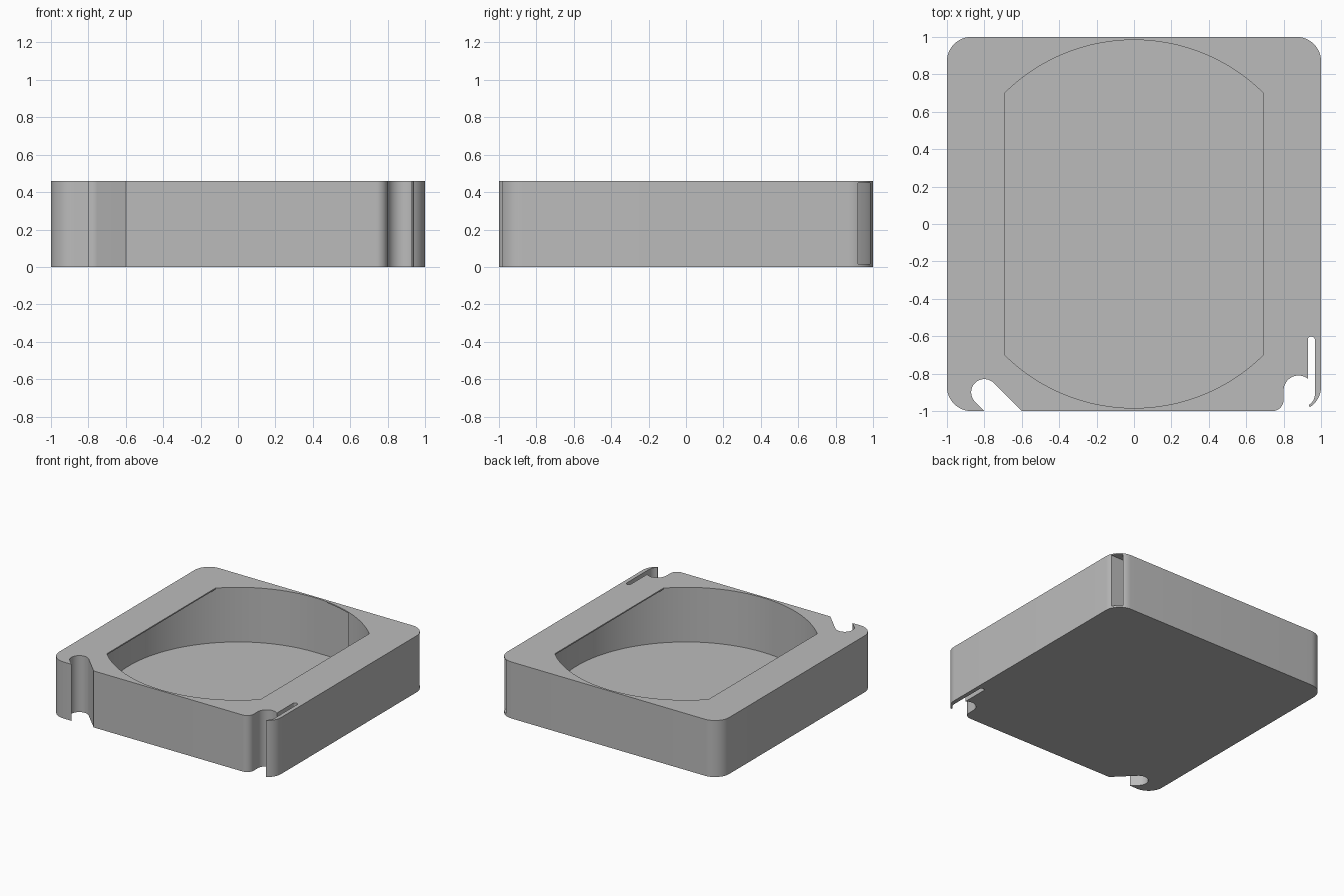
import bpy
import bmesh
from math import cos, sin, radians, degrees, asin, acos

if "Cube" in bpy.data.objects:
    bpy.data.objects.remove(bpy.data.objects["Cube"], do_unlink=True)

HEIGHT, FLOOR, LID = 0.46, 0.015, 0.45
CORNER = 0.13          # outer corner radius
CHAMBER = 0.985        # round chamber radius
SLOT_Y = 0.92          # inner wall of the exit channel


def arc(cx, cy, r, start, end, steps=12):
    """Points along an arc, angles in degrees."""
    angles = [radians(start + (end - start) * i / steps) for i in range(steps + 1)]
    return [(cx + r * cos(a), cy + r * sin(a)) for a in angles]


def prism(name, points, z0, z1):
    """Extrude a closed outline between two heights."""
    bm = bmesh.new()
    base = bm.faces.new([bm.verts.new((x, y, z0)) for x, y in points])
    top = bmesh.ops.extrude_face_region(bm, geom=[base])["geom"]
    verts = [v for v in top if isinstance(v, bmesh.types.BMVert)]
    bmesh.ops.translate(bm, verts=verts, vec=(0, 0, z1 - z0))
    bmesh.ops.recalc_face_normals(bm, faces=bm.faces)
    mesh = bpy.data.meshes.new(name)
    bm.to_mesh(mesh)
    bm.free()
    obj = bpy.data.objects.new(name, mesh)
    bpy.context.collection.objects.link(obj)
    return obj


def cut(target, cutter):
    """Subtract the cutter and throw it away."""
    mod = target.modifiers.new("cut", "BOOLEAN")
    mod.operation = "DIFFERENCE"
    mod.solver = "EXACT"
    mod.object = cutter
    bpy.context.view_layer.objects.active = target
    bpy.ops.object.modifier_apply(modifier=mod.name)
    bpy.data.objects.remove(cutter, do_unlink=True)


c = 1 - CORNER
outline = []
# Back corners and front left corner
outline += arc(c, c, CORNER, 0, 90)
outline += arc(-c, c, CORNER, 90, 180)
outline += arc(-c, -c, CORNER, 180, 270)
# Diagonal keyhole notch
outline += [(-0.8, -1)]
outline += arc(-0.8, -0.9, 0.0707, 225, 45, 20)
outline += [(-0.6, -1)]
# Rounded notch at the front right corner
outline += arc(0.74, -0.94, 0.06, -90, 0)
outline += arc(0.88, -0.89, 0.08, 180, 52, 16)
# Narrow slot behind the springy finger
outline += arc(0.948, -0.62, 0.019, 180, 0, 10)
# Hooked finger tip
outline += arc(0.9, -0.91, 0.067, 0, -58, 8)
outline += arc(c, -c, CORNER, -58, 0, 12)

case = prism("case", outline, 0, HEIGHT)

# Round chamber with a straight channel leaving through the back corner
leave = degrees(asin(SLOT_Y / CHAMBER))
chamber = arc(0, 0, CHAMBER, 90, 360 + leave, 96)
chamber += [(1.2, SLOT_Y), (1.2, CHAMBER)]
cut(case, prism("chamber_cutter", chamber, FLOOR, LID))

# Opening in the lid: a circle with two straight sides
rim = CHAMBER - 0.001
side = degrees(acos(0.693 / rim))
opening = arc(0, 0, rim, side, 180 - side, 32)
opening += arc(0, 0, rim, 180 + side, 360 - side, 32)
cut(case, prism("opening_cutter", opening, 0.3, 0.6))

# Plain grey plastic
grey = bpy.data.materials.new("grey_plastic")
grey.use_nodes = True
colour = (0.5, 0.5, 0.5, 1)
grey.diffuse_color = colour
grey.node_tree.nodes["Principled BSDF"].inputs["Base Color"].default_value = colour
case.data.materials.clear()
case.data.materials.append(grey)

bpy.ops.object.select_all(action="DESELECT")
case.select_set(True)
bpy.context.view_layer.objects.active = case
bpy.ops.object.shade_smooth_by_angle(angle=radians(30))
